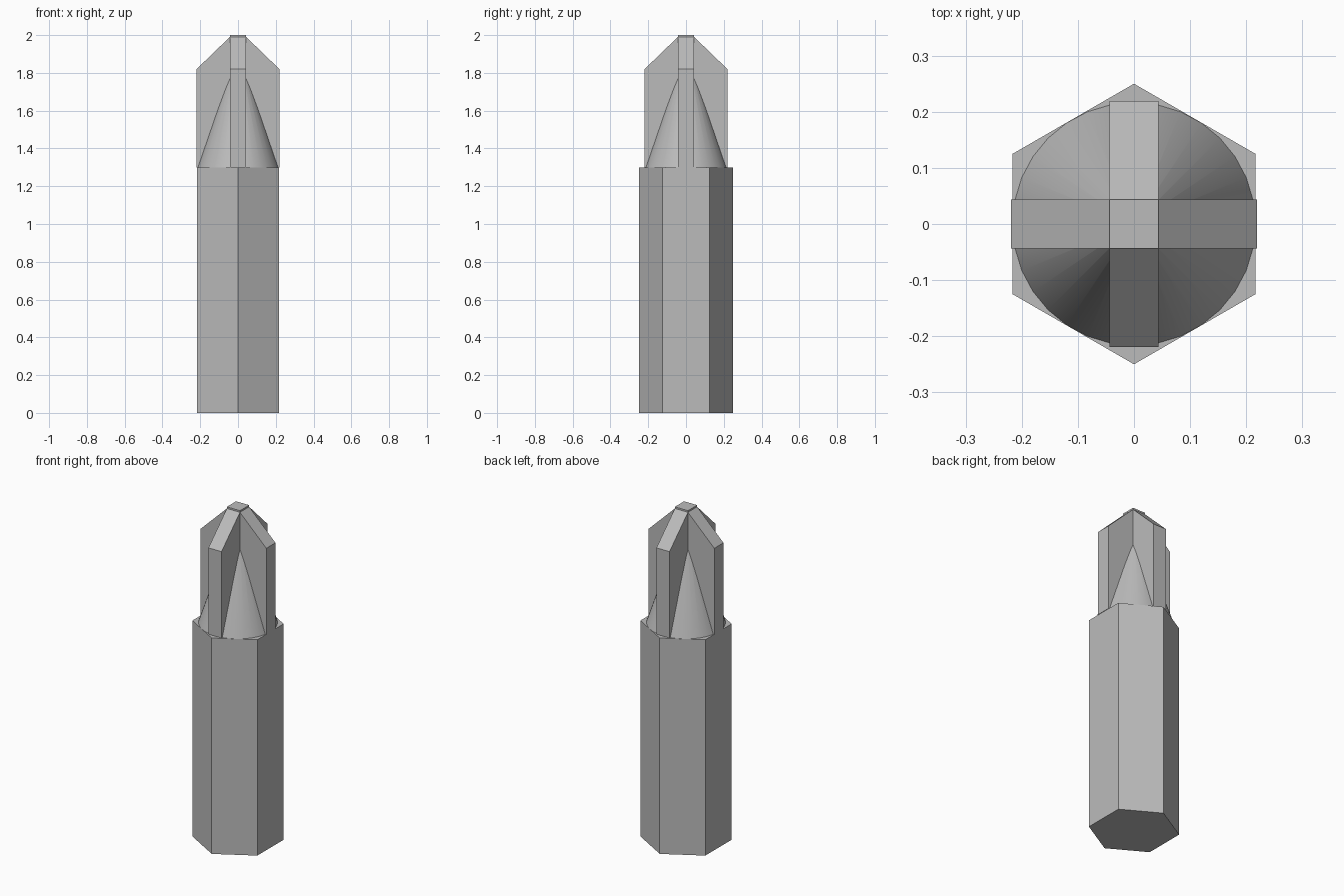
import bpy, bmesh, math
from mathutils import Matrix

if "Cube" in bpy.data.objects:
    bpy.data.objects.remove(bpy.data.objects["Cube"], do_unlink=True)

steel = bpy.data.materials.new("steel_grey")
steel.use_nodes = True
grey = (0.5, 0.5, 0.5, 1)
steel.diffuse_color = grey
steel.node_tree.nodes["Principled BSDF"].inputs["Base Color"].default_value = grey

SHOULDER, TOP = 1.3, 2.0      # heights of the shank end and the tip
HALF, REACH = 0.0435, 0.219   # blade half thickness and outer reach


def finish(name, bm):
    bmesh.ops.recalc_face_normals(bm, faces=bm.faces)
    mesh = bpy.data.meshes.new(name)
    bm.to_mesh(mesh)
    bm.free()
    mesh.materials.append(steel)
    obj = bpy.data.objects.new(name, mesh)
    bpy.context.collection.objects.link(obj)
    return obj


def tapered(name, sides, radius, z0, z1, tip_radius, turn=0):
    bm = bmesh.new()
    place = Matrix.Translation((0, 0, (z0 + z1) / 2)) @ Matrix.Rotation(turn, 4, 'Z')
    bmesh.ops.create_cone(bm, cap_ends=True, segments=sides, radius1=radius,
                          radius2=tip_radius, depth=z1 - z0, matrix=place)
    return finish(name, bm)


# Hexagonal shank with corners at front and back
shank = tapered("hex_shank", 6, 0.25, 0, SHOULDER, 0.25)
if abs(max(v.co.y for v in shank.data.vertices) - 0.25) > 0.01:
    shank.data.transform(Matrix.Rotation(math.pi / 6, 4, 'Z'))

# Smooth cone between the blades, its point hidden inside the cross
cone = tapered("tip_cone", 32, 0.2165, SHOULDER, 1.95, 0.001)
for poly in cone.data.polygons:
    poly.use_smooth = abs(poly.normal.z) < 0.9
bpy.context.view_layer.objects.active = cone
cone.select_set(True)
bpy.ops.object.shade_smooth_by_angle(angle=math.radians(30))

# Four blades with sloping ends, open where they join at the middle
profile = [(HALF, SHOULDER), (REACH, SHOULDER), (REACH, 1.82), (HALF, 1.99)]
bm = bmesh.new()
for quarter in range(4):
    spin = Matrix.Rotation(quarter * math.pi / 2, 4, 'Z')
    near, far = [[bm.verts.new(spin @ Matrix.Translation((x, y, z)).translation)
                  for x, z in profile] for y in (-HALF, HALF)]
    bm.faces.new(near)
    bm.faces.new(far[::-1])
    for i in range(3):
        bm.faces.new((near[i], far[i], far[i + 1], near[i + 1]))
bmesh.ops.remove_doubles(bm, verts=bm.verts, dist=0.0001)
finish("cross_blades", bm)

# Small square cap where the blades meet
bm = bmesh.new()
bmesh.ops.create_cube(bm, size=1, matrix=Matrix.Translation((0, 0, TOP - 0.025))
                      @ Matrix.Diagonal((2 * HALF, 2 * HALF, 0.05, 1)))
finish("tip_cap", bm)
